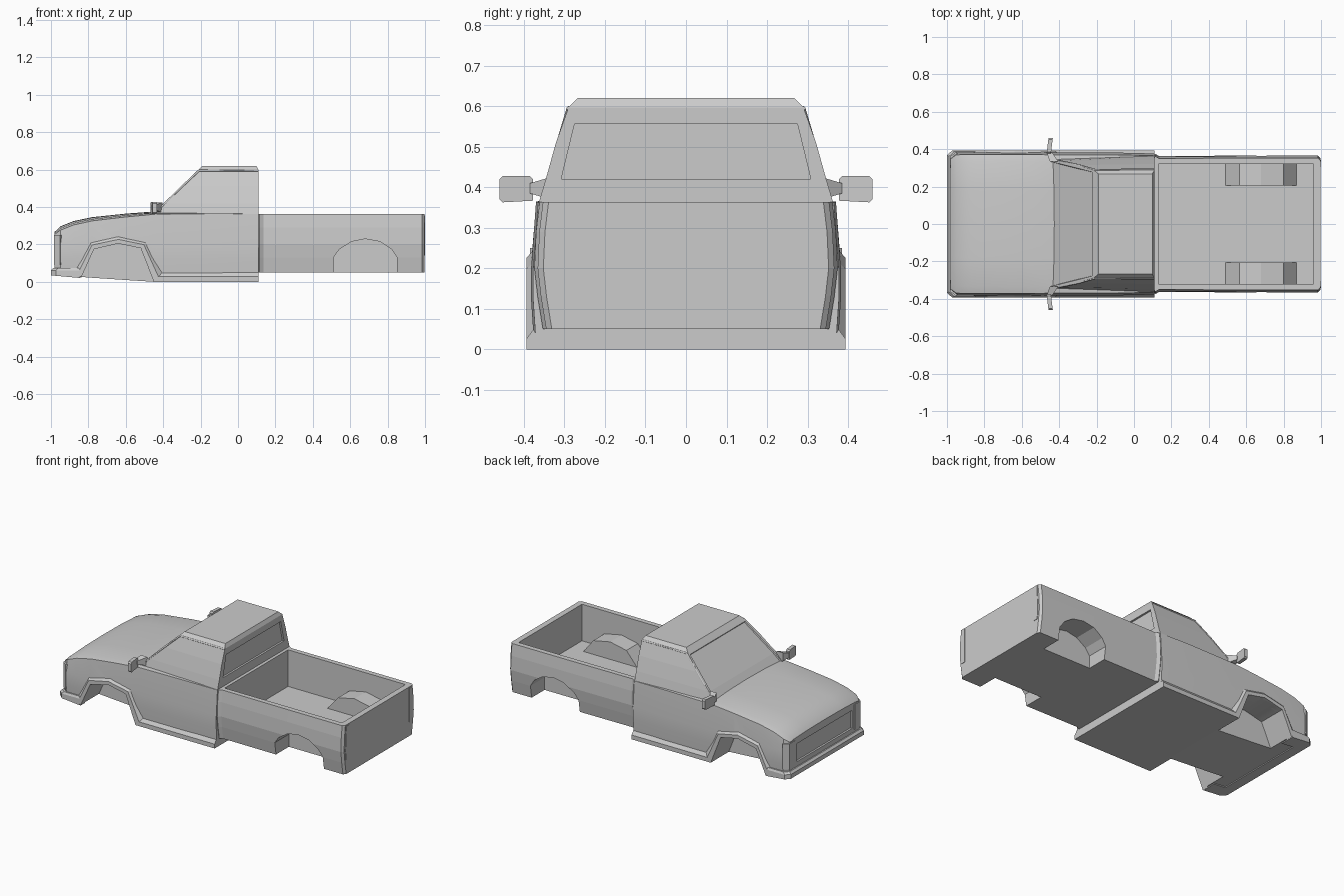
import bpy, bmesh
from math import radians

if "Cube" in bpy.data.objects:
    bpy.data.objects.remove(bpy.data.objects["Cube"])


def loft(name, rings):
    """Closed skin through rings of equal point count, capped at both ends."""
    bm = bmesh.new()
    vs = [[bm.verts.new(p) for p in r] for r in rings]
    n = len(rings[0])
    for a, b in zip(vs, vs[1:]):
        for i in range(n):
            j = (i + 1) % n
            bm.faces.new((a[i], a[j], b[j], b[i]))
    bm.faces.new(vs[0])
    bm.faces.new(vs[-1])
    bmesh.ops.recalc_face_normals(bm, faces=bm.faces)
    me = bpy.data.meshes.new(name)
    bm.to_mesh(me)
    bm.free()
    ob = bpy.data.objects.new(name, me)
    bpy.context.collection.objects.link(ob)
    return ob


def prism(name, pts, axis, a, b):
    """Extrude a 2D outline along one axis from a to b."""
    def put(p, t):
        p = list(p)
        p.insert("xyz".index(axis), t)
        return p
    return loft(name, [[put(p, t) for p in pts] for t in (a, b)])


def box(name, x0, x1, y0, y1, z0, z1):
    return prism(name, [(x0, y0), (x1, y0), (x1, y1), (x0, y1)], "z", z0, z1)


def activate(ob):
    bpy.ops.object.select_all(action="DESELECT")
    ob.select_set(True)
    bpy.context.view_layer.objects.active = ob


def cut(ob, cutter):
    activate(ob)
    m = ob.modifiers.new("cut", "BOOLEAN")
    m.operation = "DIFFERENCE"
    m.solver = "EXACT"
    m.object = cutter
    bpy.ops.object.modifier_apply(modifier=m.name)
    bpy.data.objects.remove(cutter)


def smooth(ob, deg):
    activate(ob)
    bpy.ops.object.shade_smooth_by_angle(angle=radians(deg))


def section(x, half):
    """Full cross-section at x from the +y half."""
    other = [(-y, z) for y, z in reversed(half) if y > 1e-6]
    return [(x, y, z) for y, z in half + other]


# Lower body: hood, fenders and doors
stations = [  # x, half width, bottom, shoulder, crown
    (-.98, .36, .04, .255, .268), (-.95, .382, .037, .276, .297),
    (-.88, .383, .03, .304, .325), (-.78, .383, .022, .326, .346),
    (-.6, .383, .01, .347, .365), (-.44, .382, 0, .362, .377),
    (-.1, .382, 0, .365, .37), (.11, .377, 0, .363, .366)]
body = loft("lower_body", [
    section(x, [(w - .008, zb), (w, .12), (w, .2), (w - .012, zs),
                (w - .05, zs + .5 * (zc - zs)), (.18, zc - .002), (0, zc)])
    for x, w, zb, zs, zc in stations])

# Front wheel wells and grille recess
arch_in = [(-.84, .02), (-.77, .175), (-.64, .205), (-.52, .18), (-.45, 0)]
for s in (1, -1):
    cut(body, prism("well_cutter", [(-.845, -.1)] + arch_in + [(-.45, -.1)],
                    "y", s * .21, s * .5))
cut(body, box("grille_cutter", -1.1, -.968, -.28, .28, .105, .22))
smooth(body, 25)

# Front bumper
plan = [(-1, .368), (-.972, .393), (-.845, .393), (-.845, .3), (-.93, .3)]
plan += [(x, -y) for x, y in reversed(plan)]
loft("front_bumper", [
    [(x, y, .035 - (x + 1) * .09) for x, y in plan],
    [(x, y, .062) for x, y in plan],
    [(x + (.012 if x < -.9 else 0), y * .985, .075) for x, y in plan]])

# Cab greenhouse: stacked levels (z, front x, back x, front y, back y)
levels = [(.36, -.452, .11, .345, .364), (.42, -.398, .11, .338, .346),
          (.51, -.305, .11, .315, .321), (.597, -.215, .11, .288, .29),
          (.62, -.19, .098, .268, .268)]
cab = loft("cab", [[(xf, yf, z), (xf, -yf, z), (xb, -yb, z), (xb, yb, z)]
                   for z, xf, xb, yf, yb in levels])

# Recessed windscreen
bm = bmesh.new()
bm.from_mesh(cab.data)
bm.normal_update()
glass = [f for f in bm.faces
         if f.normal.x < -.5 and f.calc_center_median().z < .6]
bmesh.ops.inset_region(bm, faces=glass, thickness=.016, depth=0)
bmesh.ops.inset_region(bm, faces=glass, thickness=.003, depth=-.008)
bm.to_mesh(cab.data)
bm.free()

# Recessed rear window
cut(cab, prism("window_cutter", [(-.308, .42), (.308, .42), (.275, .556),
                                 (-.275, .556)], "x", .098, .2))

# Cargo bed
half = [(.345, .05), (.358, .13), (.366, .2), (.362, .29), (.353, .364)]
bed = loft("cargo_bed", [
    section(x, [(y + d, z) for y, z in half])
    for x, d in ((.105, .0), (.115, .008), (.135, -.003), (.6, 0),
                 (.984, 0), (.997, -.014))])
cut(bed, box("bed_cutter", .13, .96, -.32, .32, .13, .6))

# Rear wheel housings with open wells
house = [(.49, .07), (.49, .13), (.565, .218), (.68, .242), (.8, .218),
         (.87, .13), (.87, .07)]
arch = [(.51, 0), (.51, .13), (.54, .172), (.605, .215), (.68, .23),
        (.76, .215), (.82, .175), (.85, .13), (.85, 0)]
for s in (1, -1):
    cut(bed, prism("arch_cutter", arch, "y", s * .215, s * .5))
    wh = prism("rear_wheel_housing", house, "y", s * .205, s * .335)
    cut(wh, prism("arch_cutter", arch, "y", s * .215, s * .5))

# Side trim: flare over the front arch running back into the sill
outer = [(-.865, .075), (-.79, .215), (-.64, .245), (-.49, .215),
         (-.405, .05), (.11, .05)]
inner = arch_in + [(.11, 0)]
for s in (1, -1):
    rings = []
    for (xo, zo), (xi, zi) in zip(outer, inner):
        xm, zm = xo + (xi - xo) * .45, zo + (zi - zo) * .45
        rings.append([(xo, s * .376, zo), (xm, s * .393, zm),
                      (xi, s * .393, zi), (xi, s * .35, zi)])
    loft("side_trim", rings)

    # Drip rail along the pillar and roof edge
    cu = bpy.data.curves.new("drip_rail", "CURVE")
    cu.dimensions = "3D"
    cu.bevel_depth = .006
    cu.bevel_resolution = 0
    cu.use_fill_caps = True
    sp = cu.splines.new("POLY")
    path = [(-.415, .34, .395), (-.3, .315, .508), (-.208, .289, .595),
            (.108, .29, .595)]
    sp.points.add(len(path) - 1)
    for p, (x, y, z) in zip(sp.points, path):
        p.co = (x, s * y, z, 1)
    bpy.context.collection.objects.link(bpy.data.objects.new("drip_rail", cu))

    # Door mirror: clipped-corner head on a tapered arm
    head = [(.378, .367), (.452, .363), (.46, .371), (.46, .42),
            (.452, .428), (.386, .428), (.378, .42)]
    loft("mirror_head", [[(x + (y - .37) * .12, s * y, z) for y, z in head]
                         for x in (-.468, -.445)])
    loft("mirror_arm", [
        [(x, s * y, z) for x, z in ((a, lo), (b, lo), (b, hi), (a, hi))]
        for y, a, b, lo, hi in ((.335, -.45, -.405, .37, .425),
                                (.385, -.468, -.44, .385, .41))])

    # Wrap-around headlight
    lamp = [(-.984, .3), (-.984, .36), (-.951, .385), (-.94, .37), (-.96, .3)]
    prism("headlight", [(x, s * y) for x, y in lamp], "z", .09, .25)

    # Tail light strip
    prism("tail_light", [(s * .306, .14), (s * .335, .14), (s * .341, .2),
                         (s * .333, .356), (s * .306, .356)], "x", .98, 1)
